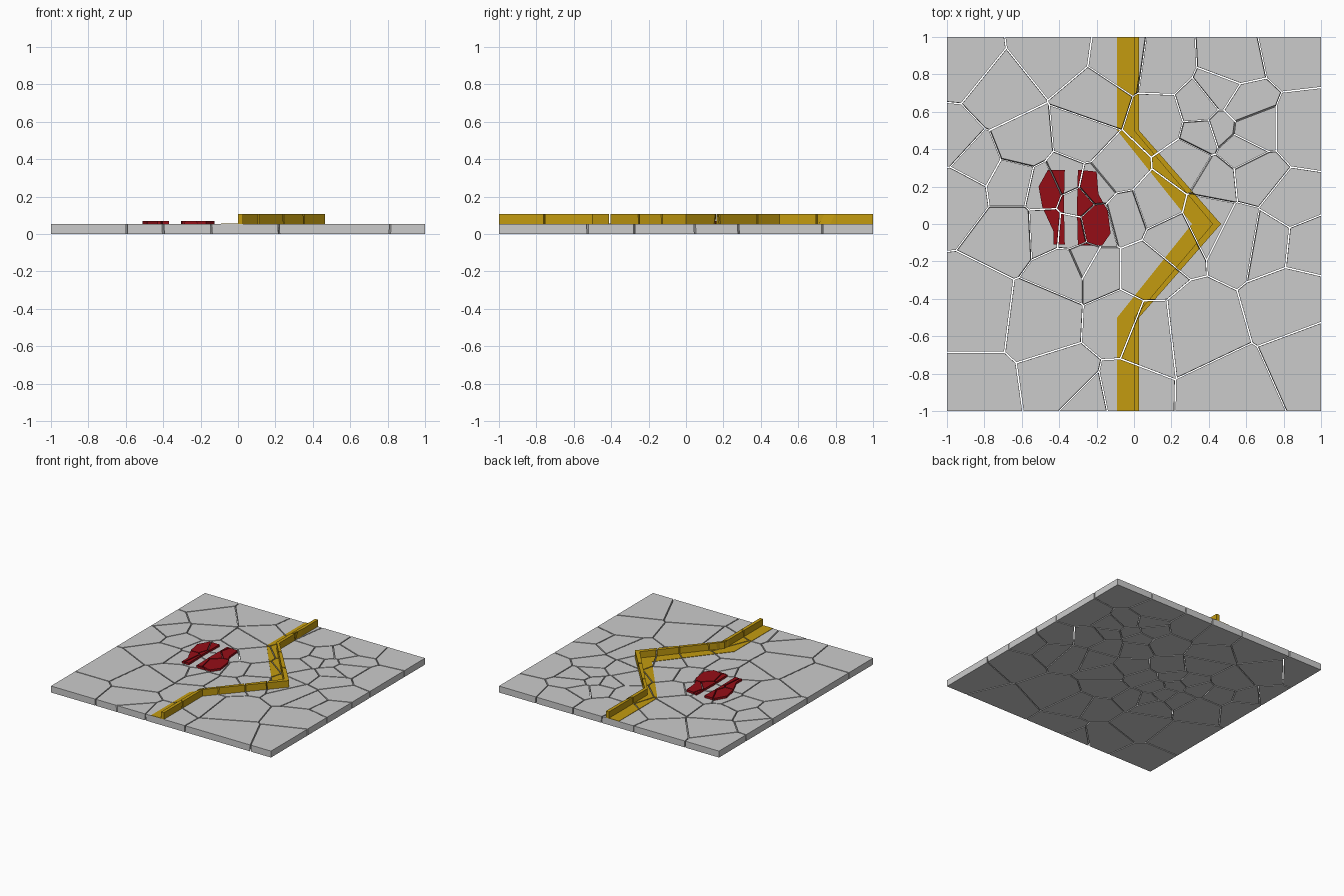
import bpy, bmesh, random
from mathutils import Vector

if "Cube" in bpy.data.objects:
    bpy.data.objects.remove(bpy.data.objects["Cube"])

random.seed(4)
GAP = 0.004  # half width of the cracks

# centres of the broken pieces, seen from above
CENTRES = [
    (-.93, .85), (-.72, .68), (-.42, .92), (-.2, .66), (-.6, .43), (-.06, .87),
    (.15, .84), (.85, .93), (.9, .5), (.52, .86), (.36, .62), (.46, .7),
    (.57, .63), (.46, .52), (.37, .49), (.62, .5), (.57, .4), (.14, .55),
    (.29, .33), (.44, .24), (.64, .26), (-.97, .44), (-.93, .18), (-.65, .22),
    (-.85, .33), (-.65, -.03), (-.27, .46), (-.47, .18), (-.46, -.02), (-.36, .23),
    (-.31, .12), (-.22, .2), (-.2, 0), (-.1, .3), (-.34, -.03), (-.05, .04),
    (.12, .1), (.2, -.07), (.4, .03), (.56, -.05), (.73, -.08), (.92, -.1),
    (.84, .1), (-.86, -.45), (-.86, -.92), (-.47, -.5), (-.36, -.24), (-.2, -.24),
    (-.27, -.2), (-.08, -.52), (.06, -.24), (.07, -.58), (.32, -.55), (.85, -.4),
    (.5, -.93), (.97, -.72), (-.25, -.96), (-.36, -.85), (-.06, -.92),
]
SEEDS = [Vector((x, y, random.uniform(0.01, 0.04))) for x, y in CENTRES]


def prism(outline, z0, z1):
    bm = bmesh.new()
    face = bm.faces.new([bm.verts.new((x, y, z0)) for x, y in outline])
    ext = bmesh.ops.extrude_face_region(bm, geom=[face], use_keep_orig=True)
    for v in ext["geom"]:
        if isinstance(v, bmesh.types.BMVert):
            v.co.z = z1
    bmesh.ops.recalc_face_normals(bm, faces=bm.faces[:])
    return bm


def keep_cell(bm, seed):
    """Trim a solid to the region nearest to one seed."""
    for other in sorted(SEEDS, key=lambda s: (s - seed).length):
        if other is seed:
            continue
        no = (other - seed).normalized()
        co = (seed + other) / 2 - no * GAP
        dist = [(v.co - co).dot(no) for v in bm.verts]
        if max(dist) <= 1e-6:
            continue
        if min(dist) >= -1e-6:
            return False
        bmesh.ops.bisect_plane(bm, geom=bm.verts[:] + bm.edges[:] + bm.faces[:],
                               dist=1e-6, plane_co=co, plane_no=no, clear_outer=True)
        bmesh.ops.holes_fill(bm, edges=[e for e in bm.edges if e.is_boundary], sides=0)
        if not bm.faces:
            return False
    return True


def shattered(name, solids, mat=None):
    out = bpy.data.meshes.new(name)
    total = bmesh.new()
    for outline, z0, z1 in solids:
        base = prism(outline, z0, z1)
        for seed in SEEDS:
            piece = base.copy()
            if keep_cell(piece, seed):
                bmesh.ops.recalc_face_normals(piece, faces=piece.faces[:])
                tmp = bpy.data.meshes.new("tmp")
                piece.to_mesh(tmp)
                total.from_mesh(tmp)
                bpy.data.meshes.remove(tmp)
            piece.free()
        base.free()
    total.to_mesh(out)
    total.free()
    ob = bpy.data.objects.new(name, out)
    bpy.context.collection.objects.link(ob)
    if mat:
        out.materials.append(mat)
    return ob


def material(name, color):
    m = bpy.data.materials.new(name)
    m.diffuse_color = color
    m.use_nodes = True
    m.node_tree.nodes["Principled BSDF"].inputs["Base Color"].default_value = m.diffuse_color
    return m


def band(left, right):
    """Zigzag strip running front to back; (straight x, apex x) for each side."""
    def side(s):
        return [(s[0], -1), (s[0], -.5), (s[1], 0), (s[0], .5), (s[0], 1)]
    return side(right) + side(left)[::-1]


yellow = material("yellow_paint", (0.55, 0.33, 0.005, 1))
red = material("red_paint", (0.3, 0.004, 0.008, 1))

# cracked ground slab
shattered("cracked_slab", [([(-1, -1), (1, -1), (1, 1), (-1, 1)], 0, 0.053)])

# raised kerb and the flat strip beside it
shattered("kerb_wall", [(band((0, .42), (.027, .465)), 0.053, 0.108)], yellow)
shattered("kerb_strip", [(band((-.09, .31), (0, .42)), 0.053, 0.056)], yellow)

# two halves of the broken red cover
left = [(-.46, .29), (-.51, .2), (-.49, .09), (-.43, -.04), (-.43, -.11),
        (-.37, -.11), (-.375, .1), (-.37, .29)]
right = [(-.3, .29), (-.305, .08), (-.3, -.115), (-.17, -.115), (-.125, -.05),
         (-.14, .07), (-.19, .16), (-.2, .28)]
shattered("red_cover", [(left, 0.053, 0.07), (right, 0.053, 0.07)], red)
